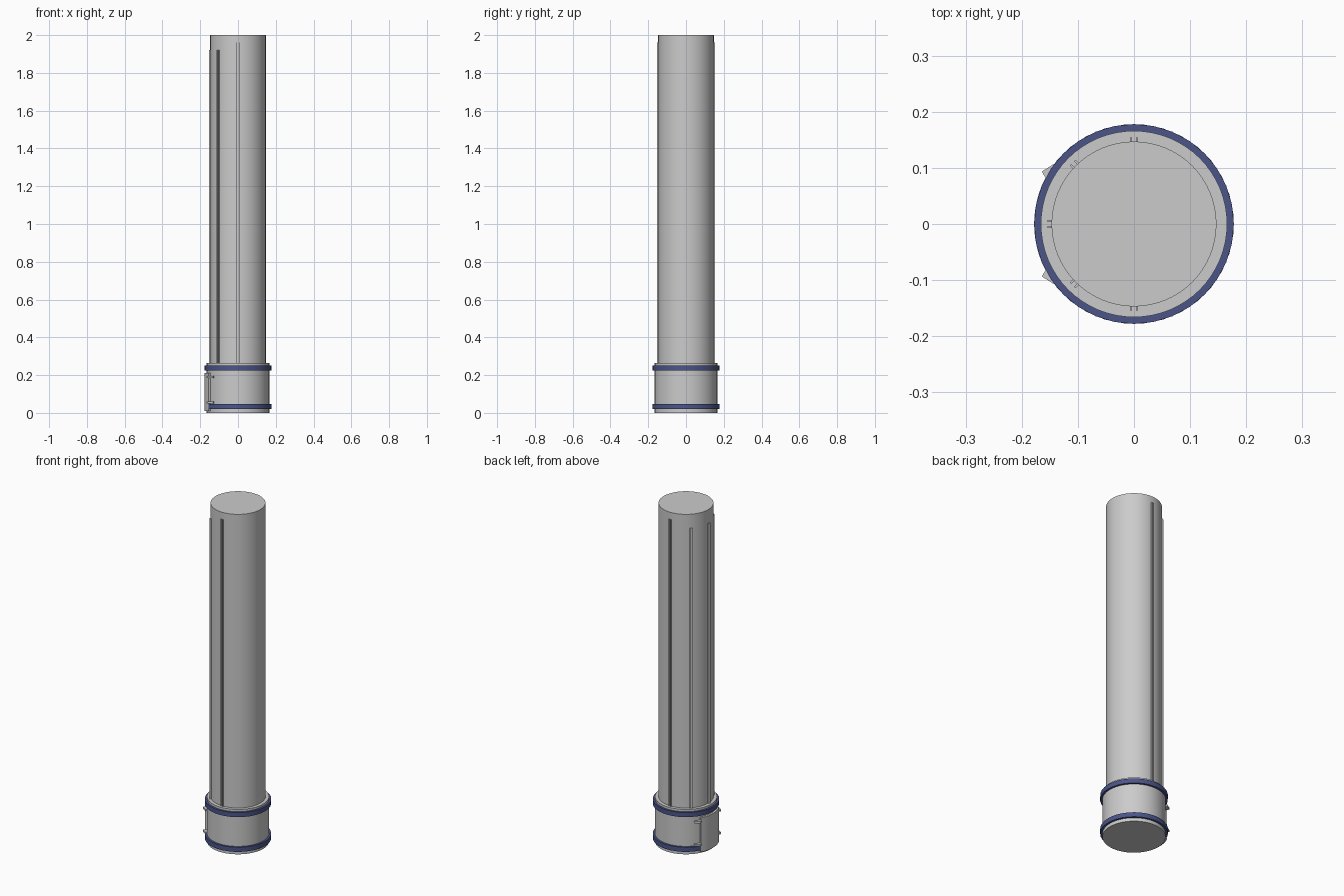
import bpy, bmesh
from math import cos, sin, radians, pi
from mathutils import Matrix, Vector

if "Cube" in bpy.data.objects:
    bpy.data.objects.remove(bpy.data.objects["Cube"])


def finish(name, bm, mat=None, smooth=True):
    bmesh.ops.recalc_face_normals(bm, faces=bm.faces)
    me = bpy.data.meshes.new(name)
    bm.to_mesh(me)
    bm.free()
    ob = bpy.data.objects.new(name, me)
    bpy.context.collection.objects.link(ob)
    if mat:
        me.materials.append(mat)
    if smooth:
        bpy.context.view_layer.objects.active = ob
        ob.select_set(True)
        bpy.ops.object.shade_smooth_by_angle(angle=radians(30))
        ob.select_set(False)
    return ob


def cylinder(name, r, z0, z1, n=64):
    bm = bmesh.new()
    bmesh.ops.create_cone(bm, cap_ends=True, segments=n, radius1=r, radius2=r, depth=z1 - z0,
                          matrix=Matrix.Translation((0, 0, (z0 + z1) / 2)))
    return finish(name, bm)


def sector(name, r0, r1, z0, z1, a0, a1, n, mat=None):
    """Rectangular section swept round z; closed when it spans 360 degrees."""
    bm = bmesh.new()
    closed = a1 - a0 >= 360
    rings = []
    for i in range(n if closed else n + 1):
        a = radians(a0 + (a1 - a0) * i / n)
        rings.append([bm.verts.new((r * cos(a), r * sin(a), z))
                      for r, z in ((r0, z0), (r1, z0), (r1, z1), (r0, z1))])
    for i in range(n):
        p, q = rings[i], rings[(i + 1) % len(rings)]
        for k in range(4):
            bm.faces.new((p[k], q[k], q[(k + 1) % 4], p[(k + 1) % 4]))
    if not closed:
        bm.faces.new(rings[0])
        bm.faces.new(rings[-1])
    return finish(name, bm, mat)


def box(name, centre, size, angle):
    bm = bmesh.new()
    bmesh.ops.create_cube(bm, size=1, matrix=Matrix.Translation(centre)
                          @ Matrix.Rotation(radians(angle), 4, 'Z')
                          @ Matrix.Diagonal((*size, 1)))
    return finish(name, bm, smooth=False)


blue = bpy.data.materials.new("band_blue")
blue.diffuse_color = (0.07, 0.09, 0.25, 1)
blue.use_nodes = True
blue.node_tree.nodes["Principled BSDF"].inputs["Base Color"].default_value = blue.diffuse_color

# Column and collar
cylinder("column", 0.147, 0.0, 2.0)
cylinder("base_collar", 0.166, 0.0, 0.265)

# Blue bands: the lower one stops at the door
sector("upper_band", 0.163, 0.178, 0.225, 0.252, 0, 360, 32, blue)
sector("lower_band", 0.163, 0.178, 0.020, 0.047, -152, 152, 27, blue)

# Curved access door on the left side
sector("door", 0.160, 0.178, 0.010, 0.212, 152, 208, 12)

# Hinge bars on both door edges
for s in (-1, 1):
    for z in (0.055, 0.190):
        box("hinge", (-0.143, s * 0.095, z), (0.038, 0.020, 0.010), s * 32)

# Paired rails running up the column
for angle in (90, 135, 180, 225, 270):
    top = 1.96 if angle in (90, 270) else 1.92
    a = radians(angle)
    out, side = Vector((cos(a), sin(a), 0)), Vector((-sin(a), cos(a), 0))
    for s in (-1, 1):
        c = out * 0.1495 + side * (s * 0.0055)
        c.z = (0.26 + top) / 2
        box("rail", c, (0.010, 0.0035, top - 0.26), angle)
